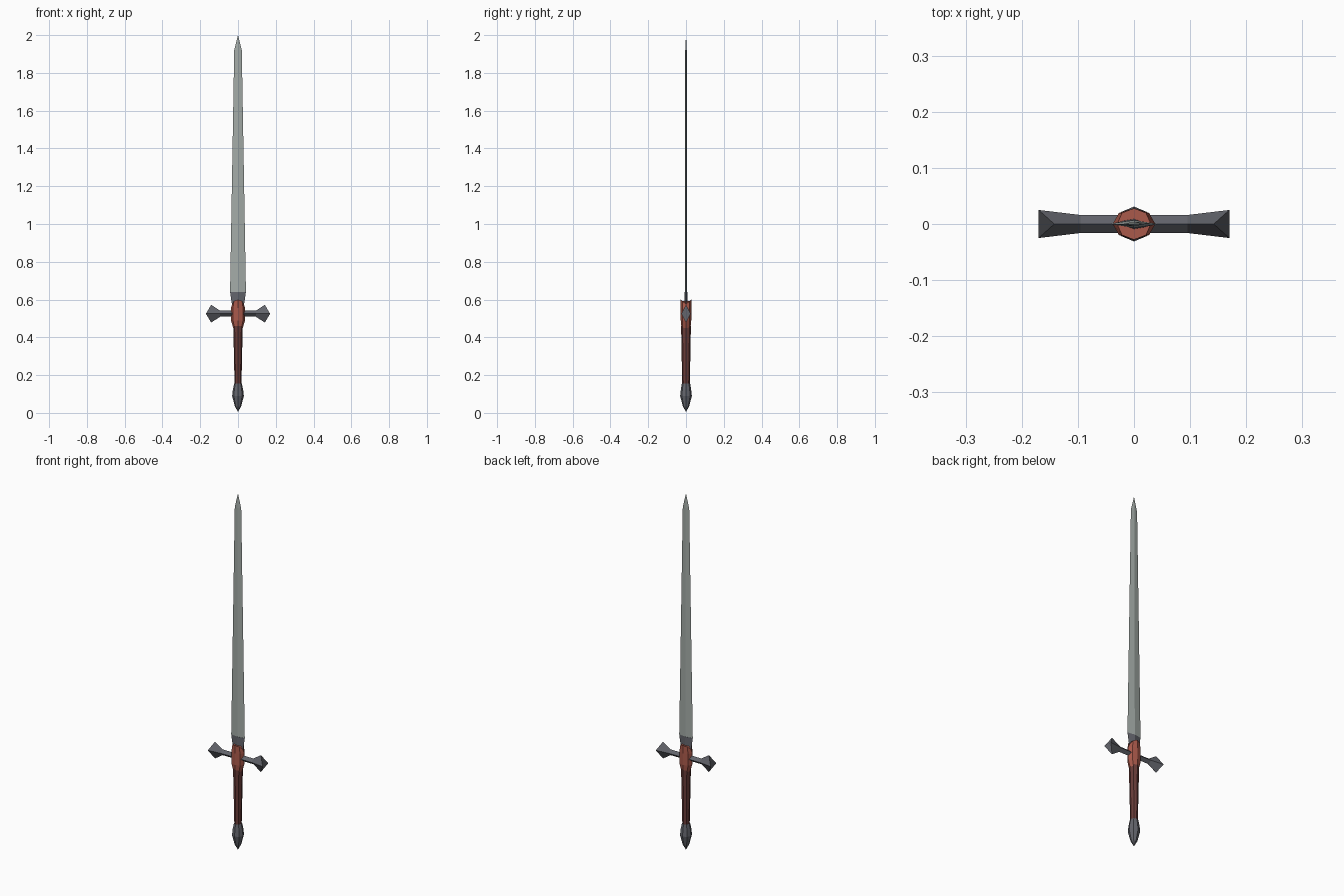
import bpy, bmesh
from math import cos, sin, pi
from mathutils import Matrix, Vector

if "Cube" in bpy.data.objects:
    bpy.data.objects.remove(bpy.data.objects["Cube"])


def mat(name, r, g, b):
    m = bpy.data.materials.new(name)
    m.diffuse_color = (r, g, b, 1)
    m.use_nodes = True
    m.node_tree.nodes["Principled BSDF"].inputs["Base Color"].default_value = m.diffuse_color
    return m


STEEL = mat("blade steel", 0.37, 0.41, 0.39)
DARK = mat("dark iron", 0.125, 0.13, 0.15)
RED = mat("red enamel", 0.40, 0.10, 0.07)
LEATHER = mat("brown leather", 0.14, 0.045, 0.04)


def loft(name, rings, mats):
    """Skin a list of equal-length rings; rings of one point become tips."""
    bm = bmesh.new()
    loops = [[bm.verts.new(p) for p in ring] for ring in rings]
    for a, b in zip(loops, loops[1:]):
        n = max(len(a), len(b))
        for i in range(n):
            j = (i + 1) % n
            quad = []
            for v in (a[i % len(a)], a[j % len(a)], b[j % len(b)], b[i % len(b)]):
                if v not in quad:
                    quad.append(v)
            bm.faces.new(quad)
    for end in (loops[0], loops[-1]):
        if len(end) > 2:
            bm.faces.new(end)
    bmesh.ops.recalc_face_normals(bm, faces=bm.faces)
    me = bpy.data.meshes.new(name)
    bm.to_mesh(me)
    bm.free()
    for m in mats:
        me.materials.append(m)
    ob = bpy.data.objects.new(name, me)
    bpy.context.collection.objects.link(ob)
    return ob


def ring(n, rx, ry, z, peak=0.0):
    """Elliptical ring; peak raises it towards the front and back."""
    return [(rx * cos(2 * pi * i / n), ry * sin(2 * pi * i / n),
             z + peak * abs(sin(2 * pi * i / n))) for i in range(n)]


# blade with central ridge, and dark ricasso below it
loft("blade", [ring(4, 0.042, 0.006, 0.64), ring(4, 0.020, 0.004, 1.92),
               [(0, 0, 2.0)]], [STEEL])
loft("ricasso", [ring(4, 0.030, 0.010, 0.56), ring(4, 0.042, 0.007, 0.64)], [DARK])

# red centre block, peaked front and back
loft("guard_block", [ring(8, 0.025, 0.024, 0.45), ring(8, 0.038, 0.028, 0.49),
                     ring(8, 0.038, 0.028, 0.555),
                     ring(8, 0.030, 0.028, 0.575, 0.025)], [RED])

# leather grip
loft("grip", [ring(8, 0.018, 0.020, 0.14), ring(8, 0.025, 0.026, 0.46)], [LEATHER])

# faceted pommel
loft("pommel", [[(0, 0, 0.005)], ring(8, 0.017, 0.017, 0.035),
                ring(8, 0.031, 0.031, 0.09),
                ring(8, 0.027, 0.027, 0.125), ring(8, 0.020, 0.022, 0.155)], [DARK])


# crossguard arms with flared ends: ridges stop short of the side corners
def section(xr, xs, hy, hz, z=0.525):
    return [(xs, hy, z), (xr, 0, z + hz), (xs, -hy, z), (xr, 0, z - hz)]


for side, label in ((1, "right"), (-1, "left")):
    rings = [section(0, 0, 0.016, 0.016), section(0.095, 0.095, 0.016, 0.016),
             section(0.142, 0.17, 0.025, 0.047)]
    rings = [[(side * x, y, z) for x, y, z in r] for r in rings]
    loft("crossguard_" + label, rings, [DARK])
